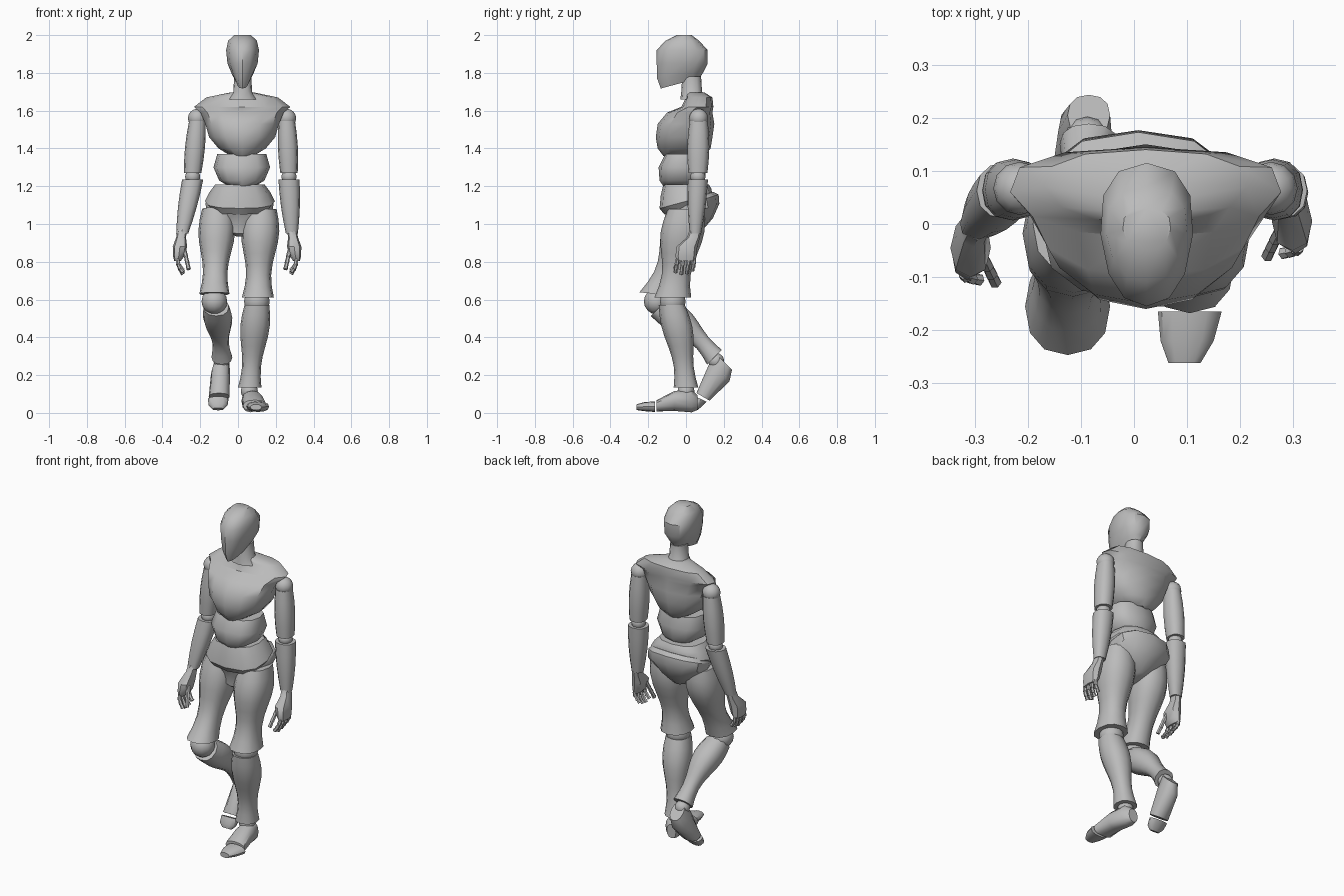
import bpy
import bmesh
from math import sin, cos, pi, radians, copysign
from mathutils import Vector, Matrix

default_cube = bpy.data.objects.get("Cube")
if default_cube:
    bpy.data.objects.remove(default_cube, do_unlink=True)

# Single grey material
grey = bpy.data.materials.new("matte grey")
grey.use_nodes = True
shade = (.5, .5, .5, 1)
grey.diffuse_color = shade
grey.node_tree.nodes["Principled BSDF"].inputs["Base Color"].default_value = shade


def finish(name, bm):
    """Turn a bmesh into a smooth-shaded object with sharp rims."""
    bmesh.ops.recalc_face_normals(bm, faces=bm.faces)
    mesh = bpy.data.meshes.new(name)
    bm.to_mesh(mesh)
    bm.free()
    mesh.materials.append(grey)
    for polygon in mesh.polygons:
        polygon.use_smooth = True
    mesh.set_sharp_from_angle(angle=radians(40))
    obj = bpy.data.objects.new(name, mesh)
    bpy.context.collection.objects.link(obj)


def rounded(value, square):
    """Push a sine or cosine outwards so that a circle becomes squarer."""
    return copysign(abs(value) ** (2 / square), value)


def add_loft(bm, rings, x, drift=0, square=2.3, taper=0, sides=12):
    """Skin rings given as y, z, half width, half depth and optional tilt."""
    previous = None
    last = len(rings) - 1
    for number, (y, z, half_width, half_depth, *tilt) in enumerate(rings):
        angle = radians(tilt[0]) if tilt else 0
        centre_x = x + drift * number / last
        ring = []
        for i in range(sides):
            turn = 2 * pi * i / sides
            across = rounded(cos(turn), square)
            along = rounded(sin(turn), square)
            across *= half_width * (1 + taper * along)
            along *= half_depth
            ring.append(bm.verts.new((centre_x + across, y + along * cos(angle),
                                      z + along * sin(angle))))
        if previous:
            for i in range(sides):
                j = (i + 1) % sides
                bm.faces.new((previous[i], previous[j], ring[j], ring[i]))
        if number in (0, last):
            bm.faces.new(ring)
        previous = ring


def loft(name, rings, **options):
    bm = bmesh.new()
    add_loft(bm, rings, **options)
    finish(name, bm)


def ball(name, centre, radius):
    bm = bmesh.new()
    bmesh.ops.create_uvsphere(bm, u_segments=12, v_segments=8, radius=radius,
                              matrix=Matrix.Translation(centre))
    finish(name, bm)


def limb(name, start, end, top, bottom, swell, waves=1, depth=1, bow=0, tilt=0):
    """Limb between two joints: a taper with a sine wave of muscle on top."""
    start, end = Vector(start), Vector(end)
    lean = radians(tilt)
    steps = 4 * waves
    rings = []
    for i in range(steps + 1):
        t = i / steps
        centre = start.lerp(end, t)
        offset = bow * sin(pi * t)
        width = top + (bottom - top) * t + swell * sin(pi * waves * t)
        rings.append((centre.y + offset * cos(lean), centre.z + offset * sin(lean),
                      width, width * depth, tilt))
    loft(name, rings, x=start.x, drift=end.x - start.x)


def add_chain(bm, points, thin, thick):
    """Finger made of joints that widen towards the next knuckle."""
    for start, end in zip(points, points[1:]):
        start, end = Vector(start), Vector(end)
        turn = (end - start).to_track_quat("Z", "Y").to_matrix().to_4x4()
        bmesh.ops.create_cone(bm, cap_ends=True, segments=6, radius1=thin,
                              radius2=thick, depth=(end - start).length,
                              matrix=Matrix.Translation((start + end) / 2) @ turn)


# Head and neck
loft("head", [
    (-.03, 1.745, .03, .107, 15),
    (-.03, 1.79, .055, .125, 8),
    (-.02, 1.85, .08, .135),
    (-.02, 1.92, .087, .135),
    (-.02, 1.97, .076, .09),
    (-.01, 2, .045, .04),
], x=.024, taper=.12)
loft("neck", [
    (.04, 1.66, .08, .07),
    (.03, 1.7, .05, .055),
    (.03, 1.78, .045, .05),
], x=.025)

# Torso segments
loft("chest", [
    (-.01, 1.36, .06, .11),
    (-.01, 1.4, .125, .14),
    (-.01, 1.46, .175, .15),
    (0, 1.53, .195, .15),
    (.02, 1.59, .22, .12),
    (.06, 1.62, .255, .085),
    (.07, 1.67, .19, .07),
    (.05, 1.695, .07, .05),
], x=.022, taper=.1)
loft("upper_abdomen", [
    (-.02, 1.2, .07, .1),
    (-.02, 1.23, .12, .12),
    (-.02, 1.3, .15, .125),
    (-.01, 1.37, .13, .1),
], x=.02, square=2.6)
loft("lower_abdomen", [
    (.01, 1.09, .16, .13, 18),
    (0, 1.12, .185, .145, 15),
    (0, 1.17, .16, .135, 8),
    (0, 1.21, .13, .12),
], x=.01, square=2.6)
loft("pelvis", [
    (.01, .945, .03, .07, 10),
    (.03, .99, .1, .12, 20),
    (.045, 1.06, .175, .14, 20),
    (.03, 1.11, .18, .15, 18),
    (.02, 1.13, .165, .13, 18),
], x=.008, taper=.08)


# Arms share their sizes; only the joints differ
def arm(side, shoulder, elbow, wrist):
    limb(side + "_upper_arm", shoulder, elbow, top=.044, bottom=.046, swell=.008, depth=1.1)
    limb(side + "_forearm", elbow - Vector((0, 0, .035)), wrist,
         top=.056, bottom=.032, swell=.006, depth=.95)
    ball(side + "_shoulder", shoulder + Vector((0, 0, .015)), .05)
    ball(side + "_elbow", elbow - Vector((0, 0, .02)), .04)


# Hands: palm, four jointed fingers and a thumb
def hand(side, mirror, wrist):
    bm = bmesh.new()
    add_loft(bm, [
        (0, .02, .026, .03),
        (-.01, -.02, .026, .034),
        (-.045, -.07, .038, .055),
        (-.05, -.12, .03, .056),
        (-.05, -.145, .018, .05),
    ], x=0, drift=.025, sides=8)
    for i, length in enumerate((.07, .08, .075, .06)):
        root = Vector((.026, .03 * i - .095, -.135))
        curl = Vector((-.03, -.01, -length))
        add_chain(bm, [root] + [root + Vector((curl.x * t * t, curl.y * t, curl.z * t))
                                for t in (.4, .75, 1)], thin=.009, thick=.012)
    root, tip = Vector((-.01, -.06, -.08)), Vector((-.034, -.11, -.19))
    add_chain(bm, [root.lerp(tip, t) for t in (0, .4, .7, 1)], thin=.01, thick=.012)
    bmesh.ops.scale(bm, vec=(mirror, 1, 1), verts=bm.verts)
    bmesh.ops.translate(bm, vec=wrist, verts=bm.verts)
    finish(side + "_hand", bm)


left_wrist = Vector((.285, .05, .95))
right_wrist = Vector((-.295, 0, .95))
arm("left", Vector((.258, .067, 1.545)), Vector((.27, .063, 1.27)), left_wrist)
arm("right", Vector((-.215, .067, 1.545)), Vector((-.24, .063, 1.27)), right_wrist)
hand("left", 1, left_wrist)
hand("right", -1, right_wrist)

# Left leg, planted in front
limb("left_thigh", (.122, 0, 1.08), (.105, -.07, .61),
     top=.082, bottom=.085, swell=.018, waves=2, depth=1.15)
ball("left_knee", (.1, -.07, .59), .068)
limb("left_shin", (.1, -.075, .57), (.062, 0, .135),
     top=.066, bottom=.062, swell=.013, waves=2, depth=1.05, bow=.01)
ball("left_ankle", (.06, 0, .115), .045)
loft("left_foot", [
    (.06, .055, .03, .04, 90),
    (.03, .063, .048, .06, 90),
    (-.06, .063, .055, .053, 90),
    (-.155, .038, .064, .03, 90),
], x=.055, drift=.035)
loft("left_toes", [
    (-.165, .033, .06, .028, 90),
    (-.22, .033, .05, .024, 90),
    (-.262, .03, .03, .015, 90),
], x=.105, drift=-.01)

# Right leg, bent and trailing
limb("right_thigh", (-.108, 0, 1.08), (-.125, -.155, .63),
     top=.082, bottom=.08, swell=.016, waves=2, depth=1.15, bow=.03, tilt=-5)
ball("right_knee", (-.125, -.155, .59), .068)
limb("right_shin", (-.115, -.14, .56), (-.085, .15, .295),
     top=.066, bottom=.055, swell=.014, waves=2, bow=.02, tilt=45)
ball("right_ankle", (-.088, .16, .275), .042)
loft("right_foot", [
    (.205, .267, .04, .055, -46),
    (.175, .21, .05, .07, -38),
    (.09, .085, .055, .04, -30),
], x=-.085, drift=-.015)
loft("right_toes", [
    (.08, .073, .055, .033, -25),
    (.055, .04, .05, .026, -25),
    (.045, .02, .03, .015, -25),
], x=-.105)
